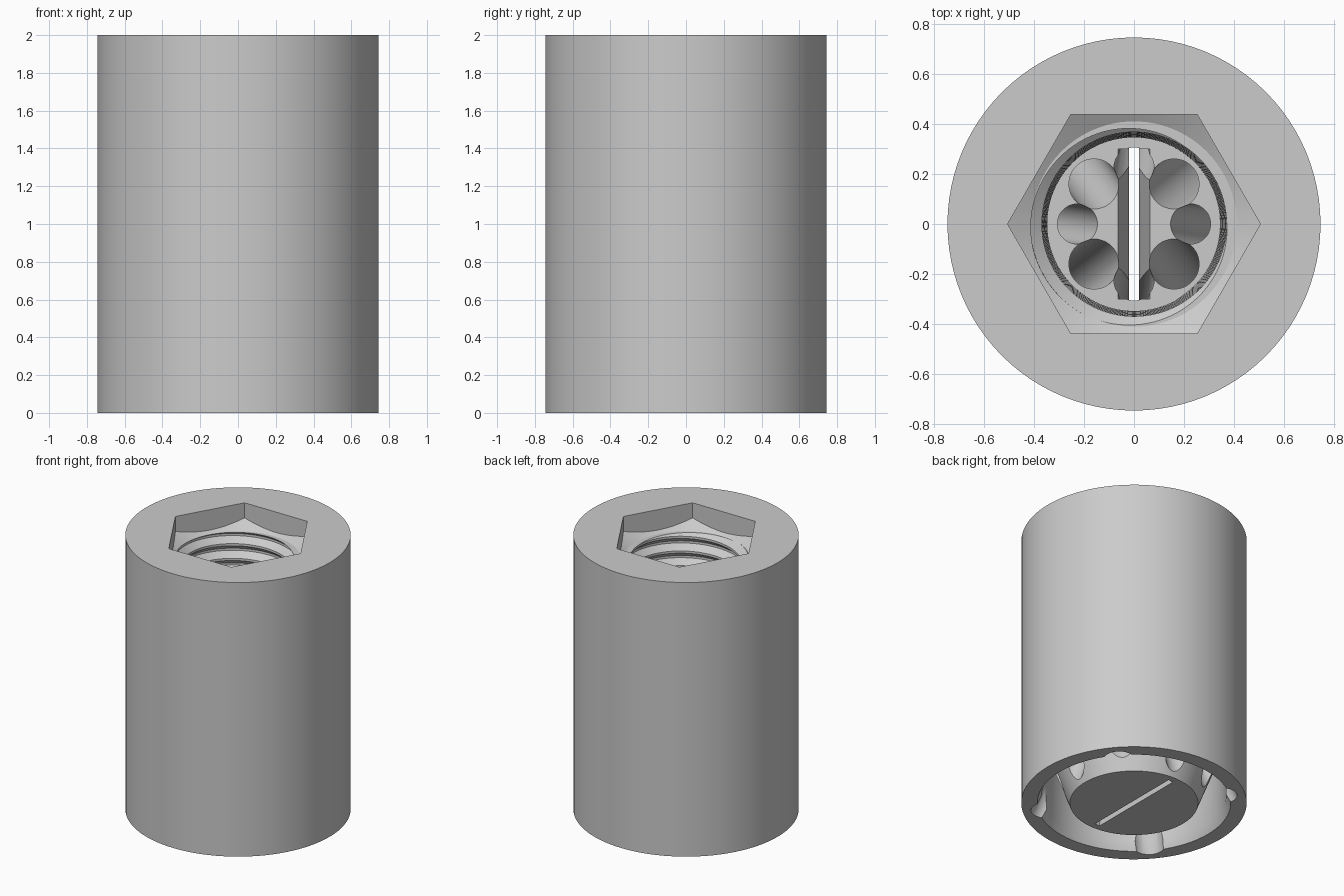
import bpy, bmesh, math
from mathutils import Vector

SEG = 96
FLOOR = 0.97     # bottom of the threaded chamber
PITCH = 0.106

cube = bpy.data.objects.get("Cube")
if cube:
    bpy.data.objects.remove(cube, do_unlink=True)

grey = bpy.data.materials.new("grey")
grey.use_nodes = True
grey.diffuse_color = (0.6, 0.6, 0.6, 1)
grey.node_tree.nodes["Principled BSDF"].inputs["Base Color"].default_value = (0.6, 0.6, 0.6, 1)


def finish(bm, name):
    bmesh.ops.recalc_face_normals(bm, faces=bm.faces)
    mesh = bpy.data.meshes.new(name)
    bm.to_mesh(mesh)
    bm.free()
    obj = bpy.data.objects.new(name, mesh)
    bpy.context.collection.objects.link(obj)
    mesh.materials.append(grey)
    return obj


def lathe(name, profile):
    bm = bmesh.new()
    verts = [bm.verts.new((r, 0, z)) for r, z in profile]
    edges = [bm.edges.new(pair) for pair in zip(verts, verts[1:])]
    bmesh.ops.spin(bm, geom=verts + edges, cent=(0, 0, 0), axis=(0, 0, 1),
                   angle=math.tau, steps=SEG, use_merge=False)
    bmesh.ops.remove_doubles(bm, verts=bm.verts, dist=1e-5)
    return finish(bm, name)


def loft(name, rings):
    # closed solid through stacked rings of equal length
    bm = bmesh.new()
    rows = [[bm.verts.new(p) for p in ring] for ring in rings]
    n = len(rows[0])
    for a, b in zip(rows, rows[1:]):
        for i in range(n):
            bm.faces.new((a[i], a[(i + 1) % n], b[(i + 1) % n], b[i]))
    bm.faces.new(rows[0])
    bm.faces.new(rows[-1])
    return finish(bm, name)


def circle(center, radius, n):
    return [Vector(center) + Vector((radius * math.cos(math.tau * i / n),
                                     radius * math.sin(math.tau * i / n), 0)) for i in range(n)]


def boolean(target, cutter, operation="DIFFERENCE"):
    cutter.hide_render = True
    mod = target.modifiers.new("cut", "BOOLEAN")
    mod.operation = operation
    mod.solver = "EXACT"
    mod.object = cutter
    bpy.context.view_layer.objects.active = target
    bpy.ops.object.modifier_apply(modifier=mod.name)
    bpy.data.objects.remove(cutter, do_unlink=True)


def thread_radius(z, turn):
    # tapered bore with flat crests and roots along the helix
    phase = ((z - FLOOR) / PITCH - turn) % 1
    if phase < 0.5:
        depth = max(0, (phase - 0.15) / 0.35)
    else:
        depth = min(1, (1 - phase) / 0.35)
    taper = (z - FLOOR) / (1.85 - FLOOR)
    return 0.345 + 0.025 * taper + 0.045 * depth


def thread_cutter():
    # helical rows, clamped flat at both ends
    bm = bmesh.new()
    phases = (0, 0.15, 0.5, 0.65)
    low, high = FLOOR, 1.875
    turns = range(-2, int((high - low) / PITCH) + 3)
    columns = []
    for j in range(SEG + 1):
        turn = j / SEG
        column = []
        for t in turns:
            for p in phases:
                z = min(high, max(low, low + (t + p + turn) * PITCH))
                r = thread_radius(z, turn)
                a = math.tau * turn
                column.append(bm.verts.new((r * math.cos(a), r * math.sin(a), z)))
        columns.append(column)
    for a, b in zip(columns, columns[1:]):
        for k in range(len(a) - 1):
            bm.faces.new((a[k], b[k], b[k + 1], a[k + 1]))
    bmesh.ops.remove_doubles(bm, verts=bm.verts, dist=1e-5)
    bmesh.ops.dissolve_degenerate(bm, edges=bm.edges, dist=1e-5)
    bmesh.ops.holes_fill(bm, edges=[e for e in bm.edges if e.is_boundary], sides=0)
    return finish(bm, "thread_cutter")


# Sleeve with a flared core inside a ring-shaped bottom cavity
body = lathe("nozzle_body", [(0, 0), (0.424, 0), (0.595, 0.45), (0.61, 0.06), (0.64, 0),
                             (0.745, 0), (0.745, 2), (0, 2)])

# Hexagonal socket with a conical seat
socket = loft("socket_cutter", [circle((0, 0, z), 0.505, 6) for z in (1.7, 2.1)])
seat = lathe("seat_cutter", [(0, 1.835), (0.41, 1.835), (0.56, 1.922), (0.56, 2.2), (0, 2.2)])
boolean(socket, seat, "INTERSECT")
boolean(body, socket)

# Threaded chamber
boolean(body, thread_cutter())

# Ring of slanted channels, spreading and twisting slightly on the way down
for i in range(8):
    a = i * math.pi / 4
    wide = i % 2 == 1
    radius = 0.1 if wide else 0.08
    start = Vector((0.226 * math.cos(a), 0.226 * math.sin(a), FLOOR))
    reach, twist = (0.59 if wide else 0.53), a - 0.08
    end = Vector((reach * math.cos(twist), reach * math.sin(twist), 0))
    step = (end - start) * 0.05
    boolean(body, loft("channel_cutter", [circle(start - step, radius, 48),
                                          circle(end + step, radius, 48)]))

# Central slit with a flared mouth
def rectangle(x, y, z):
    return [(-x, -y, z), (x, -y, z), (x, y, z), (-x, y, z)]


boolean(body, loft("slit_cutter", [rectangle(0.02, 0.38, -0.02), rectangle(0.02, 0.31, 0.72),
                                   rectangle(0.065, 0.3, FLOOR + 0.01)]))

bpy.ops.object.select_all(action="DESELECT")
body.select_set(True)
bpy.context.view_layer.objects.active = body
bpy.ops.object.shade_smooth_by_angle(angle=math.radians(25))
